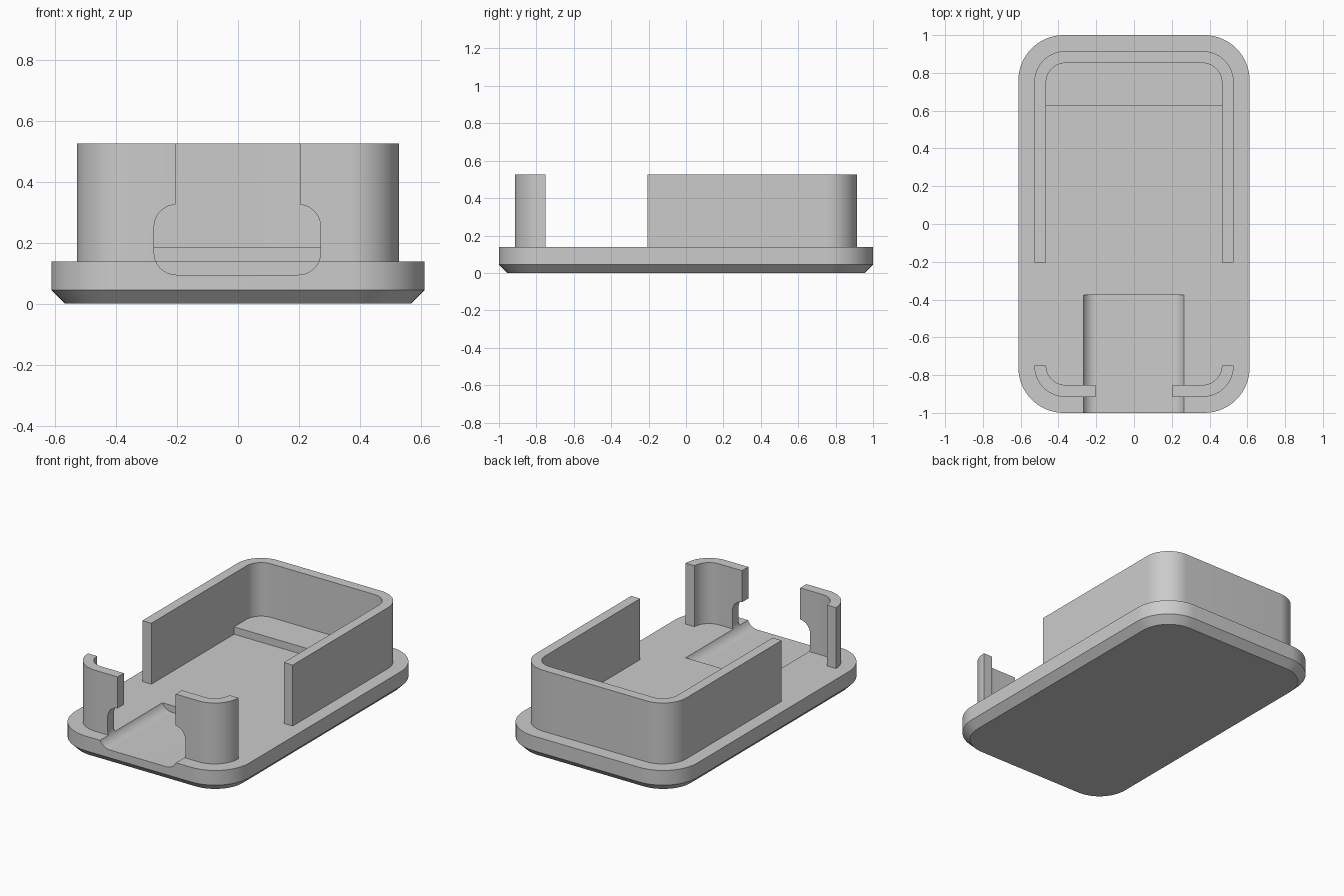
import bpy, bmesh, math

if "Cube" in bpy.data.objects:
    bpy.data.objects.remove(bpy.data.objects["Cube"])

grey = bpy.data.materials.new("grey plastic")
grey.diffuse_color = (0.6, 0.6, 0.6, 1)
grey.use_nodes = True
grey.node_tree.nodes["Principled BSDF"].inputs["Base Color"].default_value = grey.diffuse_color


def rounded(hx, hy, r, n=16):
    """Rounded rectangle outline, counter-clockwise."""
    pts = []
    for k, (sx, sy) in enumerate([(1, 1), (-1, 1), (-1, -1), (1, -1)]):
        for i in range(n + 1):
            a = math.pi / 2 * (k + i / n)
            pts.append((sx * (hx - r) + r * math.cos(a), sy * (hy - r) + r * math.sin(a)))
    return pts


def loft(name, rings, closed=False):
    """Join matching rings of points; cap the ends, or wrap round when closed."""
    bm = bmesh.new()
    loops = [[bm.verts.new(p) for p in ring] for ring in rings]
    n = len(loops[0])
    pairs = list(zip(loops, loops[1:])) + ([(loops[-1], loops[0])] if closed else [])
    for a, b in pairs:
        for i in range(n):
            j = (i + 1) % n
            bm.faces.new((a[i], a[j], b[j], b[i]))
    if not closed:
        bm.faces.new(loops[0])
        bm.faces.new(loops[-1])
    bmesh.ops.recalc_face_normals(bm, faces=bm.faces)
    me = bpy.data.meshes.new(name)
    bm.to_mesh(me)
    bm.free()
    ob = bpy.data.objects.new(name, me)
    bpy.context.collection.objects.link(ob)
    me.materials.append(grey)
    return ob


def box(name, x0, x1, y0, y1, z0, z1):
    base = [(x0, y0), (x1, y0), (x1, y1), (x0, y1)]
    return loft(name, [[(x, y, z) for x, y in base] for z in (z0, z1)])


def at(pts, z):
    return [(x, y, z) for x, y in pts]


def cut(ob, cutter):
    m = ob.modifiers.new("cut", 'BOOLEAN')
    m.operation, m.solver, m.object = 'DIFFERENCE', 'EXACT', cutter
    bpy.context.view_layer.objects.active = ob
    bpy.ops.object.modifier_apply(modifier=m.name)


# Base plate with chamfered underside
rim = rounded(0.612, 1.0, 0.24)
base = loft("base_plate", [at(rounded(0.567, 0.955, 0.195), 0), at(rim, 0.045), at(rim, 0.138)])

# Upright wall, a rounded ring seated in the plate
outer, inner = rounded(0.528, 0.915, 0.165), rounded(0.465, 0.852, 0.102)
wall = loft("wall", [at(outer, 0.12), at(outer, 0.525), at(inner, 0.525), at(inner, 0.12)], True)

# Step across the back, tucked into the wall
step = box("back_step", -0.47, 0.47, 0.625, 0.86, 0.12, 0.185)

# Cutters: cable channel, side gaps and front slot
slot = rounded(0.273, 0.115, 0.073)
channel = loft("channel_cutter", [[(x - 0.002, y, z + 0.21) for x, z in slot] for y in (-1.1, -0.375)])
side_gap = box("side_gap_cutter", -1, 1, -0.75, -0.205, 0, 0.7)
front_slot = box("front_slot_cutter", -0.205, 0.203, -1.1, -0.6, 0, 0.7)

cut(base, channel)
for cutter in (channel, side_gap, front_slot):
    cut(wall, cutter)
for cutter in (channel, side_gap, front_slot):
    bpy.data.objects.remove(cutter)

# Smooth the round corners, keep edges sharp
for ob in (base, wall):
    bpy.ops.object.select_all(action='DESELECT')
    ob.select_set(True)
    bpy.context.view_layer.objects.active = ob
    bpy.ops.object.shade_smooth_by_angle(angle=math.radians(30))
